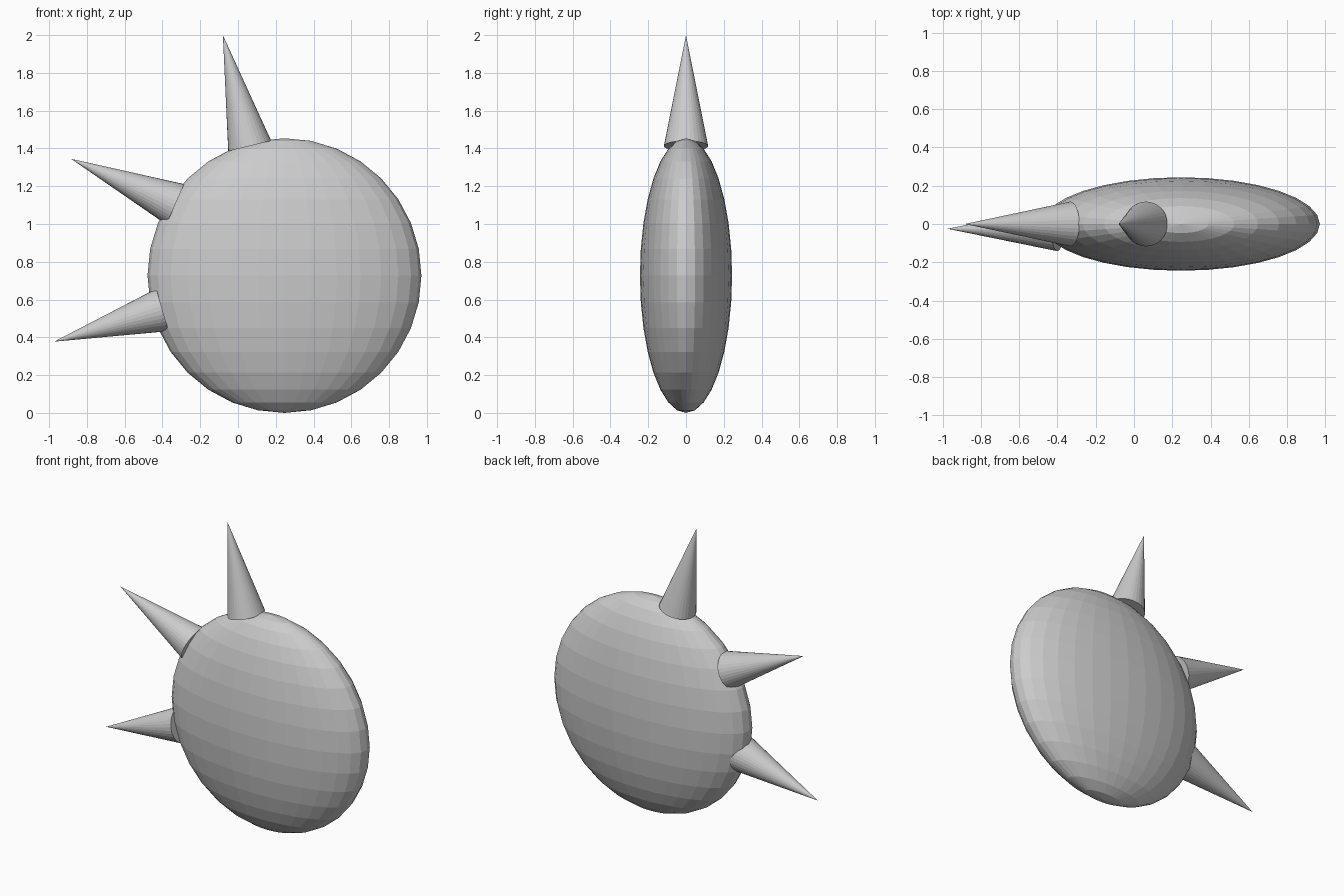
import bpy
from mathutils import Vector

cube = bpy.data.objects.get("Cube")
if cube:
    bpy.data.objects.remove(cube, do_unlink=True)

grey = bpy.data.materials.new("plain grey")
grey.use_nodes = True
colour = (0.6, 0.6, 0.6, 1)
grey.diffuse_color = colour
grey.node_tree.nodes["Principled BSDF"].inputs["Base Color"].default_value = colour


def spike(name, base, tip, radius=0.117):
    """Cone from the centre of its base to its tip."""
    base, tip = Vector(base), Vector(tip)
    axis = tip - base
    bpy.ops.mesh.primitive_cone_add(vertices=32, radius1=radius, radius2=0,
                                    depth=axis.length, location=(base + tip) / 2)
    obj = bpy.context.object
    obj.rotation_euler = axis.to_track_quat('Z', 'Y').to_euler()
    obj.name = name
    obj.data.materials.append(grey)


# Flattened round body, faceted
bpy.ops.mesh.primitive_uv_sphere_add(segments=32, ring_count=16, radius=1,
                                     location=(0.246, 0, 0.727))
body = bpy.context.object
body.name = "body"
body.scale = (0.725, 0.244, 0.727)
body.data.materials.append(grey)

# Spikes around the right-hand rim
spike("top_spike", (0.062, 0, 1.413), (-0.08, 0, 2.0))
spike("upper_side_spike", (-0.332, 0, 1.104), (-0.884, 0, 1.345))
spike("lower_side_spike", (-0.40, -0.025, 0.545), (-0.974, -0.025, 0.377))
